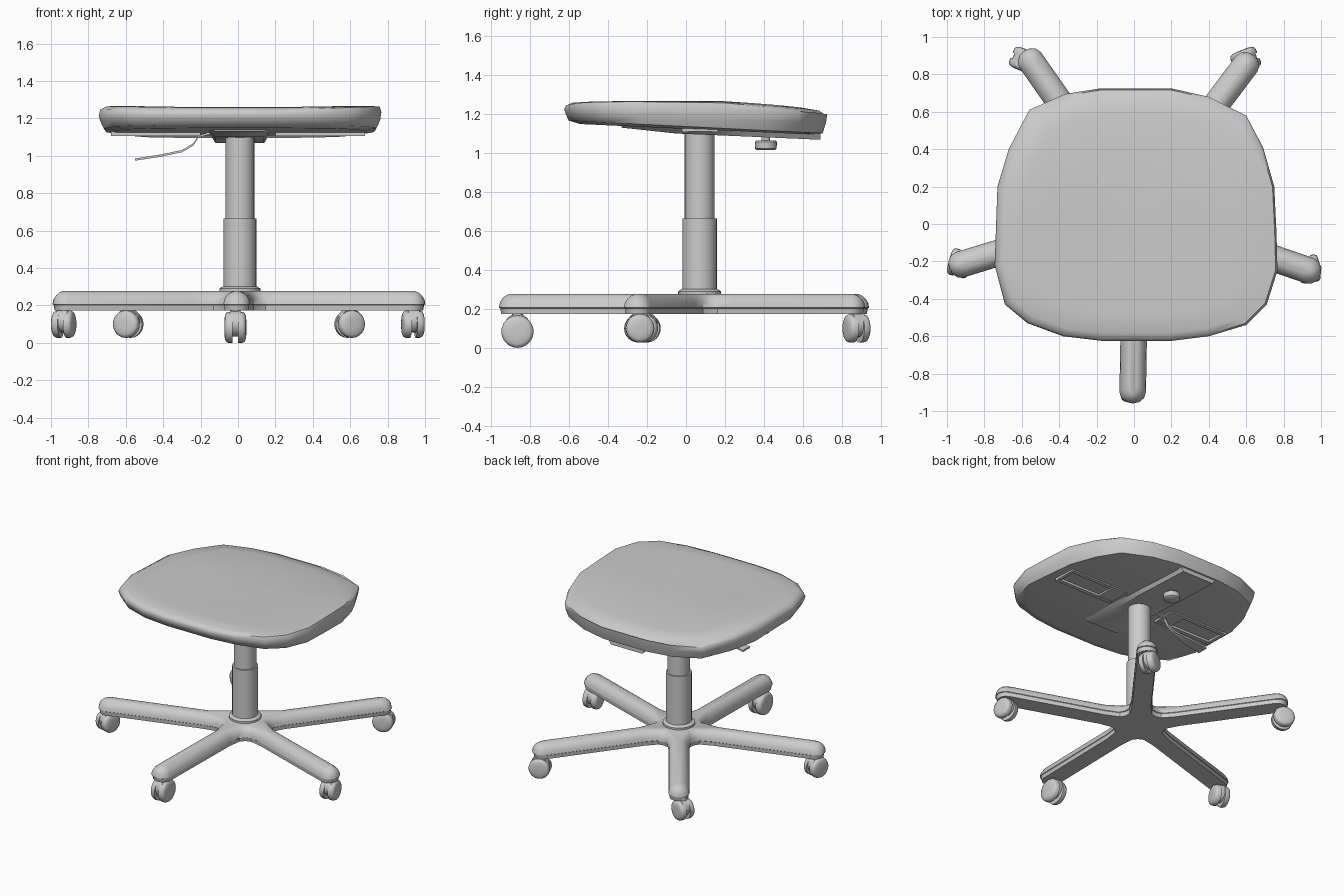
import bpy, bmesh, math
from mathutils import Vector, Matrix

if "Cube" in bpy.data.objects:
    bpy.data.objects.remove(bpy.data.objects["Cube"])

CX, CY = 0.01, 0.07          # column axis


def finish(name, bm, angle=40):
    bmesh.ops.recalc_face_normals(bm, faces=bm.faces)
    me = bpy.data.meshes.new(name)
    bm.to_mesh(me)
    bm.free()
    ob = bpy.data.objects.new(name, me)
    bpy.context.collection.objects.link(ob)
    bpy.context.view_layer.objects.active = ob
    ob.select_set(True)
    bpy.ops.object.shade_smooth_by_angle(angle=math.radians(angle))
    ob.select_set(False)
    return ob


def loft(name, rings, angle=40):
    """Skin a stack of equal-length closed rings and cap both ends."""
    bm = bmesh.new()
    vs = [[bm.verts.new(p) for p in r] for r in rings]
    n = len(rings[0])
    for a, b in zip(vs, vs[1:]):
        for i in range(n):
            j = (i + 1) % n
            bm.faces.new((a[i], a[j], b[j], b[i]))
    caps = [bm.faces.new(vs[0][::-1]), bm.faces.new(vs[-1])]
    bm.normal_update()
    bmesh.ops.triangulate(bm, faces=caps, ngon_method='EAR_CLIP')
    return finish(name, bm, angle)


def lathe(name, profile, x, y, n=28):
    return loft(name, [[(x + r * math.cos(2 * math.pi * i / n),
                         y + r * math.sin(2 * math.pi * i / n), z) for i in range(n)]
                       for r, z in profile])


def box(name, x0, x1, y0, y1, z0, z1):
    return loft(name, [[(x0, y0, z), (x1, y0, z), (x1, y1, z), (x0, y1, z)] for z in (z0, z1)])


# Five-arm star base: one outline stacked in shrinking layers for a domed top
def star(w, shrink, z):
    pts = []
    for k in range(5):
        a = math.radians(-91 + 72 * k)
        L = (1.03 if k == 0 else 1.045) - shrink
        loc = [(0.27, -w), (L - 0.06, -w)]
        for t in (-60, -30, 0, 30, 60):
            t = math.radians(t)
            loc.append((L - 0.06 + 0.06 * math.cos(t), w * math.sin(t)))
        loc += [(L - 0.06, w), (0.27, w)]
        v = 0.185 - shrink                       # fillet between arms
        for d in (-12, 0, 12):
            t = math.radians(36 + d)
            r = v + (0.012 if d else 0)
            loc.append((r * math.cos(t), r * math.sin(t)))
        for px, py in loc:
            pts.append((CX + px * math.cos(a) - py * math.sin(a),
                        CY + px * math.sin(a) + py * math.cos(a), z))
    return pts


layers = [star(0.064, 0.012, 0.174), star(0.067, 0.006, 0.203), star(0.071, 0, 0.206)]
for deg in (20, 40, 58, 74):
    t = math.radians(deg)
    w = 0.071 * math.cos(t)
    layers.append(star(w, 0.071 - w, 0.206 + 0.073 * math.sin(t)))

# The narrow top strip is split per arm plus a hub polygon, so each cap stays convex-ish
base = loft("star_base", layers, 35)

# Gas column
lathe("column_collar", [(0.11, 0.26), (0.11, 0.29), (0.09, 0.302)], CX, CY)
lathe("column_sleeve", [(0.088, 0.25), (0.088, 0.665), (0.078, 0.665)], CX, CY)
lathe("column_piston", [(0.077, 0.6), (0.077, 1.12)], CX, CY)


# Twin-wheel casters
def caster(name, x, y, zc, r, turn):
    frame = Matrix.Translation((x, y, zc)) @ Matrix.Rotation(math.radians(turn), 4, 'Z')
    n = 24

    def disc(part, prof, dz=0):
        loft(name + part, [[frame @ Vector((px, rr * math.cos(2 * math.pi * i / n),
                                            rr * math.sin(2 * math.pi * i / n) + dz))
                            for i in range(n)] for px, rr in prof])
    for s, side in ((-1, "_left_wheel"), (1, "_right_wheel")):
        disc(side, [(s * 0.015, r), (s * 0.038, r), (s * 0.05, r * 0.92),
                    (s * 0.056, r * 0.75), (s * 0.059, r * 0.4)])
    disc("_hood", [(-0.03, r * 0.85), (0.03, r * 0.85)], r * 0.25)
    lathe(name + "_stem", [(0.03, zc + 0.03), (0.03, 0.2)], x, y, 14)


caster("front_caster", -0.014, -0.865, 0.083, 0.083, 0)
caster("right_caster", 0.935, -0.24, 0.1, 0.073, 8)
caster("left_caster", -0.932, -0.21, 0.1, 0.073, -15)
caster("back_right_caster", 0.597, 0.875, 0.1, 0.073, -68)
caster("back_left_caster", -0.587, 0.875, 0.1, 0.073, 68)

# Seat cushion: angular outline, tilted rim, gently dished top
outline = [(0.2, -0.625), (0.4, -0.6), (0.6, -0.54), (0.71, -0.43), (0.767, -0.25), (0.762, -0.05),
           (0.75, 0.2), (0.69, 0.41), (0.6, 0.58), (0.4, 0.68), (0.2, 0.725), (-0.18, 0.725),
           (-0.37, 0.695), (-0.56, 0.61), (-0.67, 0.4), (-0.73, 0.2), (-0.738, -0.02),
           (-0.745, -0.22), (-0.69, -0.43), (-0.57, -0.53), (-0.38, -0.6), (-0.17, -0.625)]


def seat_ring(s, z, slope, dish=0.0, lift=0.0):
    ring = []
    for x, y in outline:
        x, y = 0.01 + (x - 0.01) * s, 0.05 + (y - 0.05) * s
        drop = 0.07 * max(0, y - 0.2) if dish else 0
        ring.append((x, y, z - slope * y + dish * x * x - drop + lift * max(0, x - 0.2)))
    return ring


loft("seat_cushion", [
    seat_ring(0.3, 1.124, 0.045), seat_ring(0.88, 1.124, 0.045), seat_ring(0.965, 1.136, 0.05),
    seat_ring(0.99, 1.18, 0.035), seat_ring(1.0, 1.213, 0.02, 0, 0.03),
    seat_ring(0.987, 1.235, 0.012, 0.02, 0.025), seat_ring(0.94, 1.254, 0.005, 0.02),
    seat_ring(0.8, 1.26, 0, 0.02), seat_ring(0.5, 1.258, 0, 0.02),
    seat_ring(0.2, 1.256, 0, 0.02)], 50)

# Tapered spine under the seat, deepest at the back
loft("seat_spine", [[(-0.17, y, 1.15), (-0.12, y, z), (0.14, y, z), (0.19, y, 1.15)]
                    for y, z in ((-0.33, 1.13), (-0.05, 1.1), (0.3, 1.085), (0.69, 1.068))])

# Armrest slot brackets on both sides
for s, side in ((-1, "left"), (1, "right")):
    for y0, y1, rail in ((-0.02, 0.01, "front"), (0.135, 0.165, "back")):
        xs = sorted((s * 0.2, s * 0.68))
        box(f"{side}_bracket_{rail}_rail", *xs, y0, y1, 1.107, 1.14)
    for a, b, end in ((0.2, 0.32, "inner"), (0.655, 0.68, "outer")):
        xs = sorted((s * a, s * b))
        box(f"{side}_bracket_{end}_bar", *xs, -0.02, 0.165, 1.109, 1.138)

# Tilt knob
lathe("knob_stem", [(0.022, 1.05), (0.022, 1.1)], 0.01, 0.41, 14)
lathe("tilt_knob", [(0.045, 1.015), (0.055, 1.022), (0.057, 1.056), (0.05, 1.064)], 0.01, 0.41, 20)

# Height lever: thin bent strip with a flattened handle
path = [(-0.15, 1.12, 0.012), (-0.21, 1.105, 0.012), (-0.24, 1.06, 0.012), (-0.30, 1.025, 0.014),
        (-0.42, 1.0, 0.035), (-0.55, 0.98, 0.04)]
loft("height_lever", [[(x, CY - w, z - 0.006), (x, CY + w, z - 0.006),
                       (x, CY + w, z + 0.006), (x, CY - w, z + 0.006)] for x, z, w in path])
